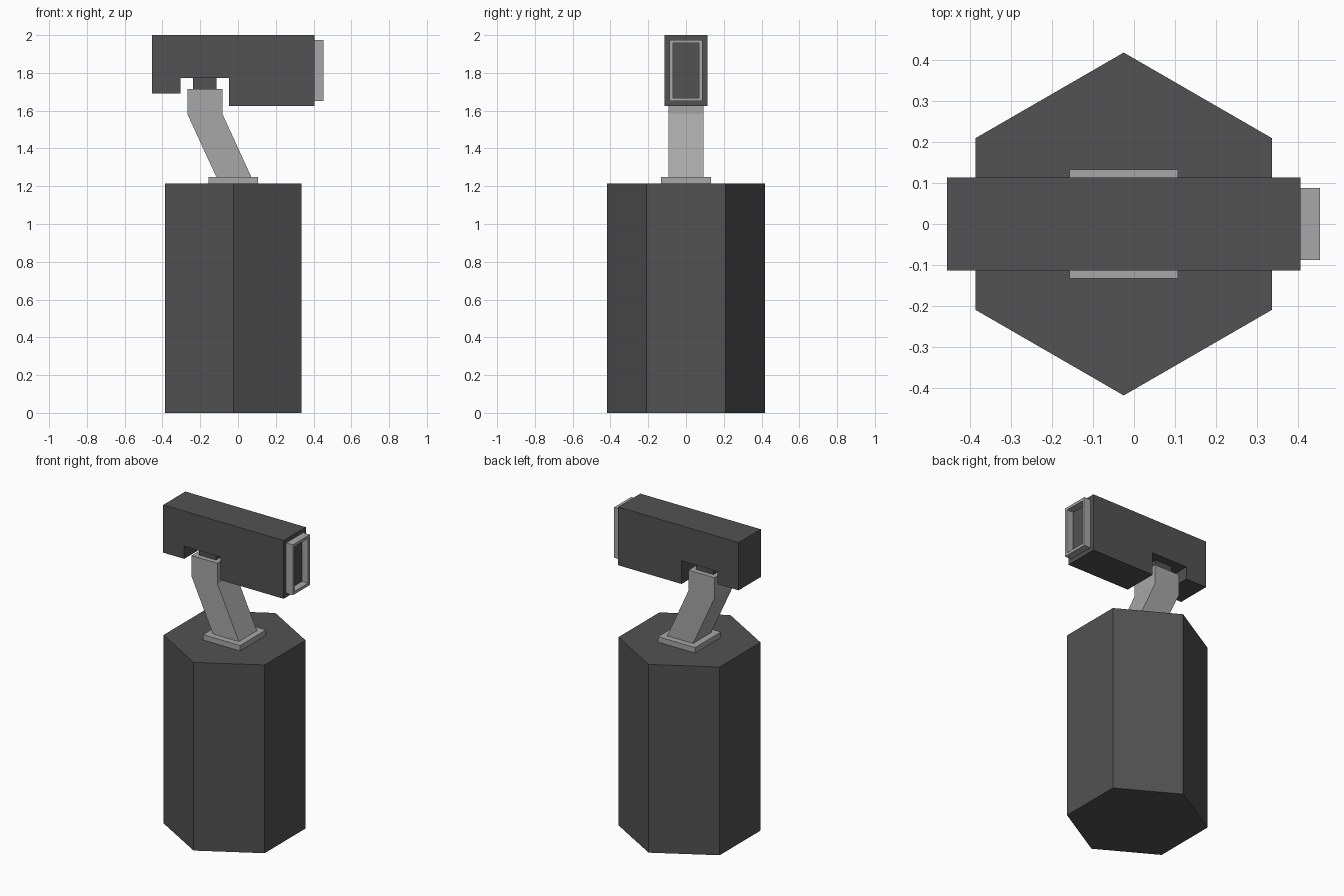
import bpy
import bmesh
from math import radians
from mathutils import Matrix, Vector

cube = bpy.data.objects.get("Cube")
if cube:
    bpy.data.objects.remove(cube, do_unlink=True)


def material(name, value):
    mat = bpy.data.materials.new(name)
    mat.use_nodes = True
    colour = (value, value, value, 1)
    mat.diffuse_color = colour
    mat.node_tree.nodes["Principled BSDF"].inputs["Base Color"].default_value = colour
    return mat


dark = material("dark grey", 0.084)
light = material("light grey", 0.39)


def finish(name, bm, mat):
    bmesh.ops.recalc_face_normals(bm, faces=bm.faces)
    mesh = bpy.data.meshes.new(name)
    bm.to_mesh(mesh)
    bm.free()
    mesh.materials.append(mat)
    obj = bpy.data.objects.new(name, mesh)
    bpy.context.collection.objects.link(obj)
    return obj


def box(name, lo, hi, mat):
    lo, hi = Vector(lo), Vector(hi)
    bm = bmesh.new()
    bmesh.ops.create_cube(bm, size=1, matrix=Matrix.Translation((lo + hi) / 2)
                          @ Matrix.Diagonal((*(hi - lo), 1)))
    return finish(name, bm, mat)


def side_profile(name, points, half_width, mat):
    """Extrude an x-z outline across y."""
    bm = bmesh.new()
    face = bm.faces.new([bm.verts.new((x, -half_width, z)) for x, z in points])
    ext = bmesh.ops.extrude_face_region(bm, geom=[face])["geom"]
    bmesh.ops.translate(bm, vec=(0, 2 * half_width, 0),
                        verts=[v for v in ext if isinstance(v, bmesh.types.BMVert)])
    return finish(name, bm, mat)


# Hexagonal pedestal with corners towards front and back
centre, height = -0.025, 1.215
bm = bmesh.new()
bmesh.ops.create_cone(bm, cap_ends=True, segments=6, radius1=0.417, radius2=0.417,
                      depth=height, matrix=Matrix.Translation((centre, 0, height / 2)))
corner = max(bm.verts, key=lambda v: v.co.y)
if abs(corner.co.x - centre) > 0.01:
    bmesh.ops.rotate(bm, verts=bm.verts, cent=(centre, 0, 0),
                     matrix=Matrix.Rotation(radians(30), 3, "Z"))
finish("pedestal", bm, dark)

# Mounting plate, bent arm and swivel pin
box("mounting_plate", (-0.157, -0.132, height), (0.107, 0.132, 1.25), light)
side_profile("bent_arm", [(-0.115, 1.25), (0.07, 1.25), (-0.082, 1.582),
                          (-0.082, 1.715), (-0.268, 1.715), (-0.268, 1.582)], 0.092, light)
box("swivel_pin", (-0.237, -0.06, 1.715), (-0.115, 0.06, 1.775), dark)

# Notched camera housing
side_profile("housing", [(-0.455, 2), (-0.455, 1.692), (-0.305, 1.692), (-0.305, 1.773),
                         (-0.047, 1.773), (-0.047, 1.624), (0.405, 1.624), (0.405, 2)],
             0.113, dark)

# Lens frame: a box whose end face is inset, then sunk back to the housing
frame = box("lens_frame", (0.405, -0.087, 1.65), (0.453, 0.087, 1.975), light)
frame.data.materials.append(dark)
bm = bmesh.new()
bm.from_mesh(frame.data)
end = max(bm.faces, key=lambda f: f.calc_center_median().x)
bmesh.ops.inset_region(bm, faces=[end], thickness=0.025)
ext = bmesh.ops.extrude_face_region(bm, geom=[end])["geom"]
if end.is_valid:
    bmesh.ops.delete(bm, geom=[end], context="FACES_ONLY")
bmesh.ops.translate(bm, vec=(-0.045, 0, 0),
                    verts=[v for v in ext if isinstance(v, bmesh.types.BMVert)])
for f in ext:
    if isinstance(f, bmesh.types.BMFace):
        f.material_index = 1
bmesh.ops.recalc_face_normals(bm, faces=bm.faces)
bm.to_mesh(frame.data)
bm.free()
